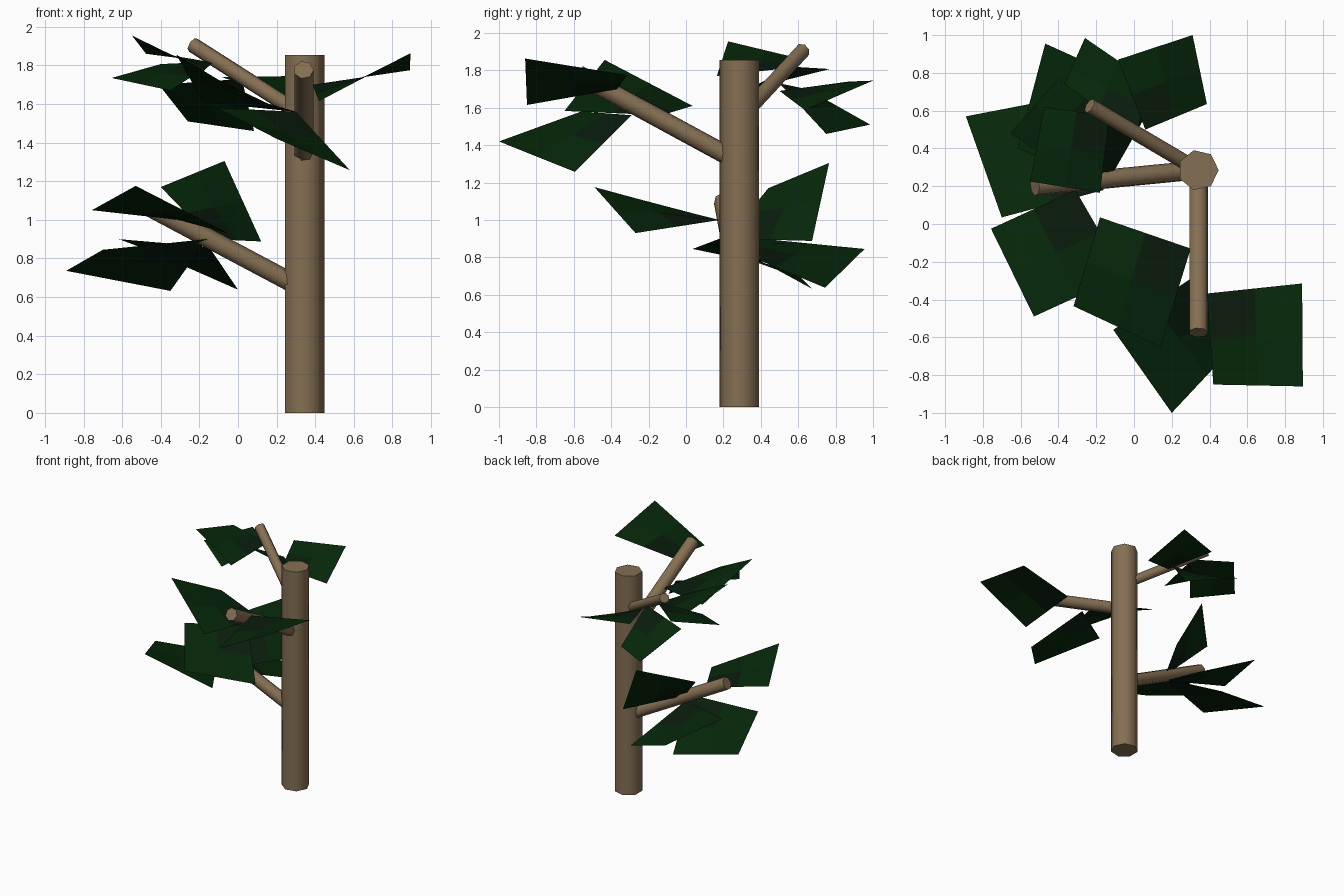
import bpy, bmesh
from math import cos, sin, tau, radians
from mathutils import Vector

cube = bpy.data.objects.get("Cube")
if cube:
    bpy.data.objects.remove(cube, do_unlink=True)


def material(name, rgb):
    m = bpy.data.materials.new(name)
    m.use_nodes = True
    m.diffuse_color = (*rgb, 1)
    bsdf = m.node_tree.nodes["Principled BSDF"]
    bsdf.inputs["Base Color"].default_value = (*rgb, 1)
    bsdf.inputs["Roughness"].default_value = 0.9
    return m


bark = material("bark brown", (0.235, 0.16, 0.087))
leaf_green = material("leaf green", (0.002, 0.021, 0.003))
stem_green = material("dark stem green", (0.003, 0.012, 0.004))


def add_object(name, bm, mats):
    mesh = bpy.data.meshes.new(name)
    bm.to_mesh(mesh)
    bm.free()
    for m in mats:
        mesh.materials.append(m)
    ob = bpy.data.objects.new(name, mesh)
    bpy.context.collection.objects.link(ob)
    return ob


def limb(name, start, end, radius, sides=7):
    """Seven-sided capped cylinder between two points."""
    start, end = Vector(start), Vector(end)
    turn = Vector((0, 0, 1)).rotation_difference(end - start)
    bm = bmesh.new()
    ring = [turn @ Vector((radius * cos(tau * i / sides), radius * sin(tau * i / sides), 0))
            for i in range(sides)]
    low = [bm.verts.new(start + v) for v in ring]
    high = [bm.verts.new(end + v) for v in ring]
    for i in range(sides):
        j = (i + 1) % sides
        bm.faces.new((low[i], low[j], high[j], high[i]))
    bm.faces.new(low[::-1])
    bm.faces.new(high)
    ob = add_object(name, bm, [bark])
    bpy.ops.object.select_all(action='DESELECT')
    ob.select_set(True)
    bpy.context.view_layer.objects.active = ob
    bpy.ops.object.shade_smooth_by_angle(angle=radians(60))


def leaf(name, stem, side_a, tip, side_b):
    """Twisted square sheet in four quarters; the quarter at the stem is darker."""
    stem, side_a, tip, side_b = map(Vector, (stem, side_a, tip, side_b))
    bm = bmesh.new()
    grid = [[bm.verts.new(stem.lerp(side_a, u).lerp(side_b.lerp(tip, u), v))
             for u in (0, 0.5, 1)] for v in (0, 0.5, 1)]
    for r in range(2):
        for c in range(2):
            f = bm.faces.new((grid[r][c], grid[r][c + 1], grid[r + 1][c + 1], grid[r + 1][c]))
            f.material_index = 1 if r + c == 0 else 0
    bm.normal_update()
    if sum(f.normal.z for f in bm.faces) < 0:
        bmesh.ops.reverse_faces(bm, faces=bm.faces[:])
    add_object(name, bm, [leaf_green, stem_green])


# Trunk and branches
limb("trunk", (0.34, 0.285, 0), (0.34, 0.285, 1.855), 0.108)
limb("lower_branch", (0.34, 0.285, 0.64), (-0.525, 0.2, 1.1), 0.052)
limb("front_branch", (0.34, 0.285, 1.31), (0.34, -0.575, 1.777), 0.052)
limb("back_branch", (0.34, 0.285, 1.54), (-0.235, 0.625, 1.907), 0.041)

# Leaves of the front branch: stem, side, tip, side
leaf("front_leaf_outer", (.386, -.368, 1.70), (.89, -.315, 1.775), (.894, -.86, 1.863), (.42, -.85, 1.615))
leaf("front_leaf_low", (.30, -.29, 1.56), (.58, -.594, 1.257), (.20, -1, 1.42), (-.11, -.56, 1.58))
leaf("front_leaf_inner", (.30, -.13, 1.56), (.14, -.65, 1.583), (-.32, -.435, 1.856), (-.18, .035, 1.61))

# Leaves of the lower branch
leaf("lower_leaf_upright", (-.14, .22, .90), (.12, .674, .888), (-.07, .765, 1.305), (-.40, .44, 1.17))
leaf("lower_leaf_front", (-.31, .18, 1.0), (-.757, -.025, 1.05), (-.53, -.49, 1.176), (-.05, -.27, .93))
leaf("lower_leaf_side", (-.16, .18, .90), (-.70, .035, .845), (-.89, .57, .736), (-.35, .674, .632))
leaf("lower_leaf_back", (-.15, .21, .86), (-.617, .40, .90), (-.47, .955, .845), (0, .743, .638))

# Leaves of the back branch
leaf("back_leaf_outer", (.06, .5, 1.69), (.386, .635, 1.588), (.31, 1, 1.745), (-.085, .87, 1.74))
leaf("back_leaf_low", (.02, .5, 1.73), (.083, .75, 1.46), (-.26, .985, 1.51), (-.41, .647, 1.70))
leaf("back_leaf_top", (-.13, .57, 1.815), (-.476, .62, 1.86), (-.55, .225, 1.955), (-.18, .165, 1.77))
leaf("back_leaf_side", (-.12, .56, 1.82), (-.40, .77, 1.807), (-.655, .48, 1.735), (-.35, .28, 1.67))
